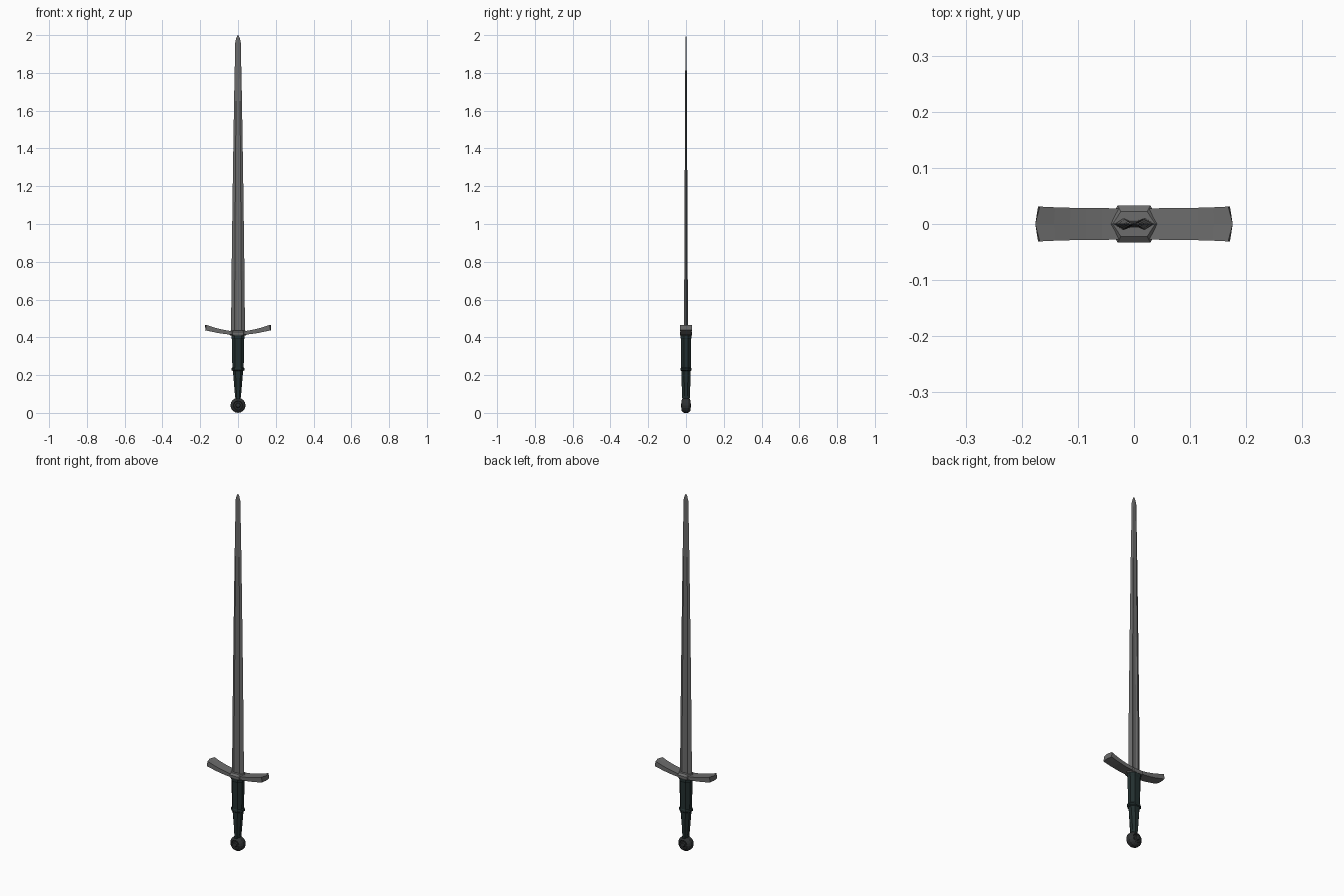
import bpy, bmesh, math
from mathutils import Vector

if "Cube" in bpy.data.objects:
    bpy.data.objects.remove(bpy.data.objects["Cube"])


def material(name, rgb):
    m = bpy.data.materials.new(name)
    m.diffuse_color = (*rgb, 1)
    m.use_nodes = True
    m.node_tree.nodes["Principled BSDF"].inputs["Base Color"].default_value = m.diffuse_color
    return m


STEEL = material("steel", (0.15, 0.15, 0.15))
LEATHER = material("dark green leather", (0.016, 0.028, 0.028))
IRON = material("dark iron", (0.028, 0.031, 0.032))


def loft(name, rings, mat):
    """Skin a list of equal-length point rings and cap both ends."""
    bm = bmesh.new()
    rows = [[bm.verts.new(p) for p in r] for r in rings]
    n = len(rows[0])
    for a, b in zip(rows, rows[1:]):
        for i in range(n):
            j = (i + 1) % n
            bm.faces.new((a[i], a[j], b[j], b[i]))
    bm.faces.new(rows[0][::-1])
    bm.faces.new(rows[-1])
    bmesh.ops.recalc_face_normals(bm, faces=bm.faces)
    me = bpy.data.meshes.new(name)
    bm.to_mesh(me)
    bm.free()
    me.materials.append(mat)
    ob = bpy.data.objects.new(name, me)
    bpy.context.collection.objects.link(ob)
    return ob


def hexagon(a, b, z, k=0.62):
    return [(a, 0, z), (a * k, b, z), (-a * k, b, z),
            (-a, 0, z), (-a * k, -b, z), (a * k, -b, z)]


def octagon(a, b, z):
    return [(a, -b * .4, z), (a, b * .4, z), (a * .5, b, z), (-a * .5, b, z),
            (-a, b * .4, z), (-a, -b * .4, z), (-a * .5, -b, z), (a * .5, -b, z)]


# Blade: flattened section with a shallow fuller on each face
def blade_ring(w, t, z, f):
    half = [(w, 0), (w * .5, t), (w * .22, t * f), (-w * .22, t * f), (-w * .5, t)]
    return [(x, y, z) for x, y in half] + [(-x, -y, z) for x, y in half]


loft("blade", [blade_ring(w, t, z, f) for w, t, z, f in (
    (.037, .011, .42, .6), (.034, .009, .75, .6), (.028, .007, 1.2, .7),
    (.021, .005, 1.65, .9), (.0145, .003, 1.965, 1), (.008, .002, 1.988, 1),
    (.001, .0005, 2.0, 1))], STEEL)

# Crossguard: bar curving upward and flaring to pointed ends
guard = []
for i in range(-6, 7):
    u = i / 6
    x, lift = .171 * u, .03 * abs(u) ** 1.8
    h = .008 + .006 * abs(u)
    d = .028 + .003 * abs(u) ** 3
    bulge = .005 * u if abs(i) == 6 else 0
    z = .422 + lift
    guard.append([(x, -d, z - h), (x + bulge, 0, z - h), (x, d, z - h),
                  (x - lift * .1 * u, d, z + h), (x + bulge, 0, z + h),
                  (x - lift * .1 * u, -d, z + h)])
loft("crossguard", guard, STEEL)

# Collar around the blade root
loft("guard_collar", [hexagon(.040, .030, .410), hexagon(.047, .033, .416),
                      hexagon(.047, .033, .428), hexagon(.038, .022, .437)], STEEL)

# Grip: wider upper half, ring, slimmer lower half
loft("grip", [octagon(a, b, z) for a, b, z in (
    (.013, .019, .07), (.016, .021, .09), (.027, .025, .222), (.035, .029, .226),
    (.035, .029, .236), (.030, .026, .241), (.033, .026, .39),
    (.035, .029, .397), (.035, .029, .414))], LEATHER)

# Wheel pommel: faceted disc, its axis front to back, with a raised boss
CZ, N = .04, 16


def wheel_ring(r, y):
    c = CZ
    return [(r * math.cos(2 * math.pi * i / N), y, c + r * math.sin(2 * math.pi * i / N))
            for i in range(N)]


side = [(.010, .026), (.014, .022), (.021, .022), (.025, .025), (.034, .019), (.040, .010)]
profile = [(r, -y) for r, y in side] + [(r, y) for r, y in reversed(side)]
loft("pommel", [wheel_ring(r, y) for r, y in profile], IRON)
